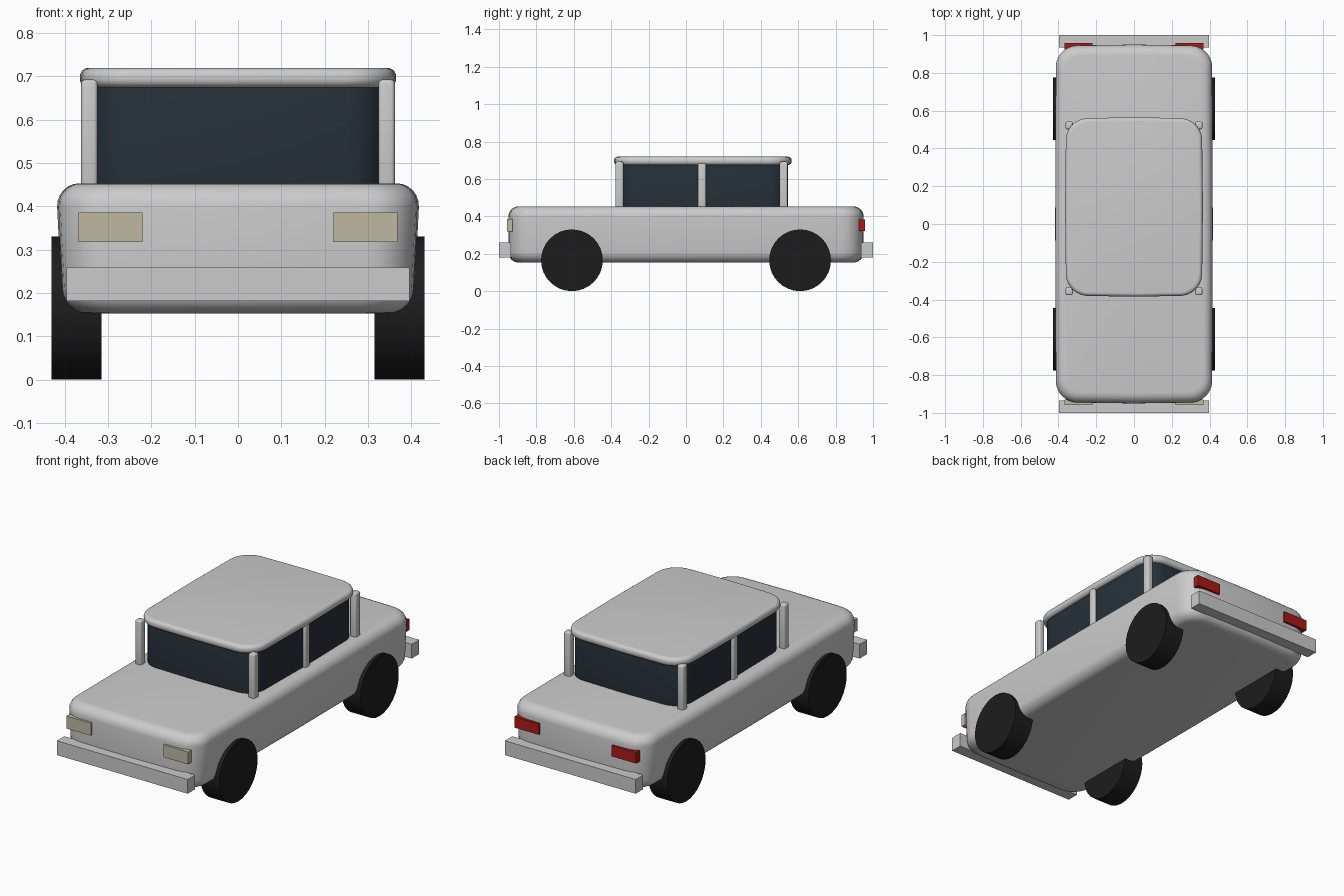
import bpy, bmesh, math

if "Cube" in bpy.data.objects:
    bpy.data.objects.remove(bpy.data.objects["Cube"])


def material(name, rgb):
    m = bpy.data.materials.new(name)
    m.diffuse_color = (*rgb, 1)
    m.use_nodes = True
    m.node_tree.nodes["Principled BSDF"].inputs["Base Color"].default_value = m.diffuse_color
    return m


GLASS = material("dark_glass", (0.02, 0.03, 0.042))
RUBBER = material("rubber", (0.012, 0.012, 0.012))
CREAM = material("cream_lamp", (0.52, 0.48, 0.36))
RED = material("red_lamp", (0.4, 0.01, 0.01))


def finish(name, bm, mat=None, angle=40):
    bmesh.ops.recalc_face_normals(bm, faces=bm.faces[:])
    me = bpy.data.meshes.new(name)
    bm.to_mesh(me)
    bm.free()
    me.shade_smooth()
    me.set_sharp_from_angle(angle=math.radians(angle))
    if mat:
        me.materials.append(mat)
    ob = bpy.data.objects.new(name, me)
    bpy.context.collection.objects.link(ob)
    return ob


def box(name, x, y, z, mat=None, bevel=0):
    """Box from (min, max) pairs, with optional rounded edges."""
    bm = bmesh.new()
    bmesh.ops.create_cube(bm, size=1)
    for v in bm.verts:
        v.co = [(a + b) / 2 + c * (b - a) for c, (a, b) in zip(v.co, (x, y, z))]
    if bevel:
        bmesh.ops.bevel(bm, geom=bm.edges[:], offset=bevel, segments=3,
                        profile=0.5, affect='EDGES')
    return finish(name, bm, mat)


def soft_box(name, hx, y, z, corner, edge, mat=None, taper=0.0, bulge=0.01, crown=0.0):
    """Rounded-plan box: stacked rounded rectangles, softened top and bottom."""
    cy, hy = (y[0] + y[1]) / 2, (y[1] - y[0]) / 2
    z0, z1 = z
    steps = 6
    arc = [i / steps * math.pi / 2 for i in range(steps + 1)]
    levels = [(edge * (1 - math.sin(a)), z0 + edge * (1 - math.cos(a))) for a in arc]
    levels += [(i, z0 + z1 - h) for i, h in reversed(levels)]
    bm = bmesh.new()
    rings = []
    for inset, h in levels:
        inset_x = inset + taper * (z1 - h) / (z1 - z0)
        r = max(corner - inset * 0.6, 0.01)
        ring = []
        for q, (sx, sy) in enumerate(((1, 1), (-1, 1), (-1, -1), (1, -1))):
            for a in arc:
                t = a + q * math.pi / 2
                px = sx * (hx - inset_x - r) + r * math.cos(t)
                py = sy * (hy - inset - r) + r * math.sin(t)
                ring.append((px, py, h))
            # midpoint of the following straight side
            if q in (0, 2):
                ring.append((0, sy * (hy - inset), h))
            else:
                ring.append((sx * (hx - inset_x), 0, h))
        # ends and sides bow gently outwards in the middle
        rings.append([bm.verts.new((px * (1 - bulge * (py / hy) ** 2),
                                    cy + py * (1 - bulge * (px / hx) ** 2), h))
                      for px, py, h in ring])
    n = len(rings[0])
    for a, b in zip(rings, rings[1:]):
        for i in range(n):
            bm.faces.new((a[i], a[(i + 1) % n], b[(i + 1) % n], b[i]))
    bm.faces.new(rings[0])
    bm.faces.new(rings[-1])
    return finish(name, bm, mat)


# Main shell, glasshouse and roof
soft_box("body", 0.42, (-0.95, 0.95), (0.153, 0.453), 0.11, 0.055, taper=0.015)
soft_box("windows", 0.348, (-0.365, 0.545), (0.42, 0.69), 0.09, 0.015, GLASS, bulge=0.025)
soft_box("roof", 0.365, (-0.385, 0.565), (0.674, 0.719), 0.11, 0.02, bulge=0.02)

for side, s in (("left", -1), ("right", 1)):
    def span(a, b):
        return tuple(sorted((s * a, s * b)))

    # Roof pillars
    for place, y in (("front", -0.356), ("middle", 0.085), ("rear", 0.522)):
        box(f"{place}_{side}_pillar", span(0.324, 0.362), (y - 0.021, y + 0.021),
            (0.42, 0.692), bevel=0.009)

    # Wheels
    for place, y in (("front", -0.61), ("rear", 0.61)):
        bm = bmesh.new()
        bmesh.ops.create_cone(bm, cap_ends=True, segments=32, radius1=0.165,
                              radius2=0.165, depth=0.115)
        for v in bm.verts:
            v.co = (s * 0.3725 + v.co.z, y + v.co.x, 0.165 + v.co.y)
        finish(f"{place}_{side}_wheel", bm, RUBBER)

    # Lamps
    box(f"{side}_headlight", span(0.22, 0.368), (-0.958, -0.928), (0.318, 0.386), CREAM)
    box(f"{side}_taillight", span(0.22, 0.368), (0.925, 0.957), (0.322, 0.382), RED)

# Bumpers
box("front_bumper", (-0.396, 0.396), (-1.0, -0.935), (0.181, 0.259))
box("rear_bumper", (-0.396, 0.396), (0.935, 1.0), (0.181, 0.259))
